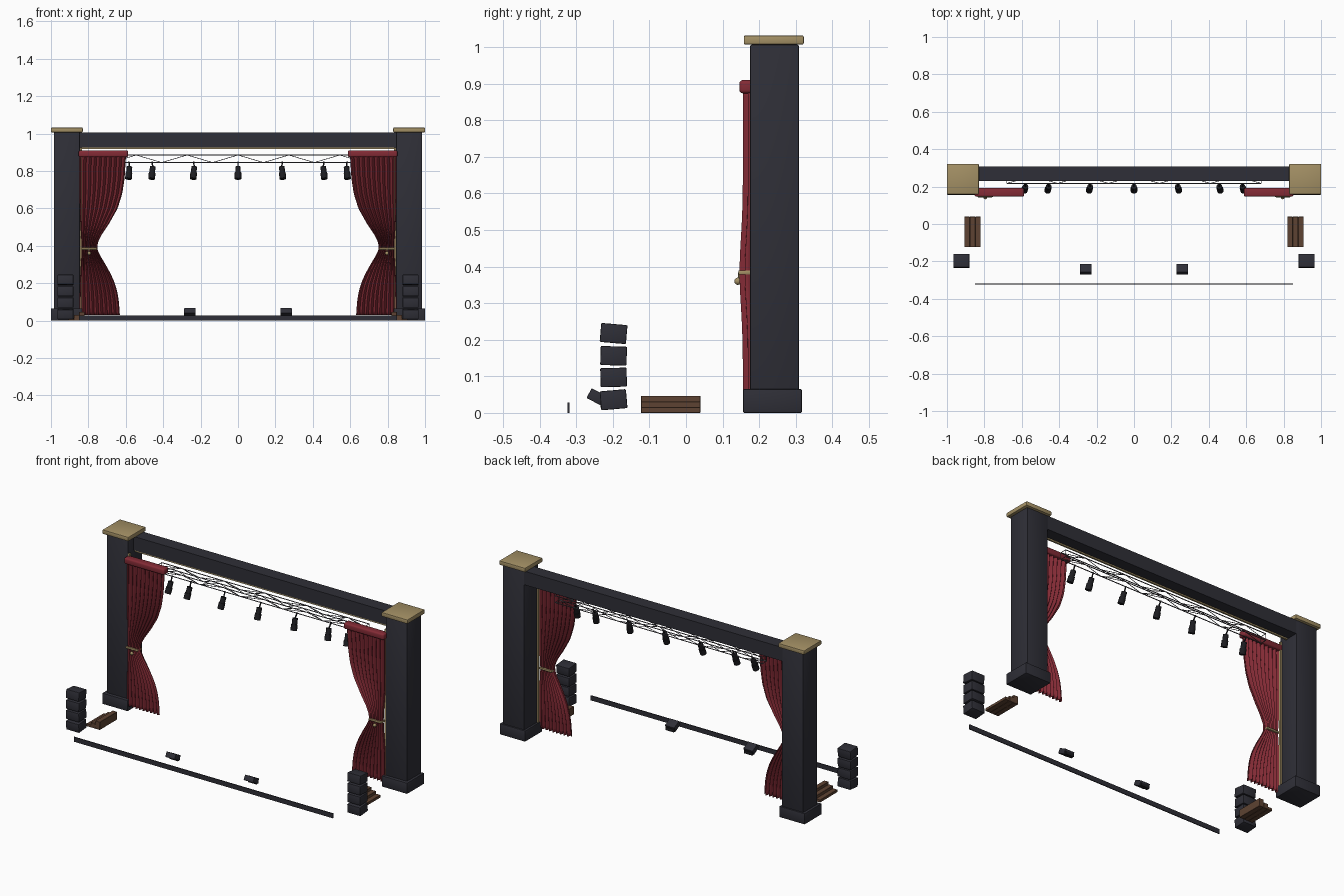
import bpy, bmesh, math
from mathutils import Vector, Matrix

if "Cube" in bpy.data.objects:
    bpy.data.objects.remove(bpy.data.objects["Cube"])


def material(name, rgb):
    m = bpy.data.materials.new(name)
    m.diffuse_color = (*rgb, 1)
    m.use_nodes = True
    m.node_tree.nodes["Principled BSDF"].inputs["Base Color"].default_value = m.diffuse_color
    return m


CHARCOAL = material("charcoal", (0.028, 0.028, 0.038))
BLACK = material("black", (0.012, 0.012, 0.015))
GOLD = material("gold", (0.37, 0.28, 0.13))
RED = material("red_velvet", (0.23, 0.024, 0.036))
WOOD = material("brown_wood", (0.11, 0.055, 0.032))
STEEL = material("steel", (0.09, 0.085, 0.1))


def finish(name, bm, mat, smooth=False):
    bmesh.ops.recalc_face_normals(bm, faces=bm.faces)
    me = bpy.data.meshes.new(name)
    bm.to_mesh(me)
    bm.free()
    me.materials.append(mat)
    ob = bpy.data.objects.new(name, me)
    bpy.context.collection.objects.link(ob)
    if smooth:
        bpy.ops.object.select_all(action='DESELECT')
        ob.select_set(True)
        bpy.context.view_layer.objects.active = ob
        bpy.ops.object.shade_smooth_by_angle(angle=math.radians(40))
    return ob


def box(name, xr, yr, zr, mat, bevel=0.0, tilt=0.0, segments=2):
    """Box from axis ranges, tilted by degrees about x."""
    lo, hi = Vector((xr[0], yr[0], zr[0])), Vector((xr[1], yr[1], zr[1]))
    bm = bmesh.new()
    bmesh.ops.create_cube(bm, size=1)
    for v in bm.verts:
        v.co = Vector(a * b for a, b in zip(v.co, hi - lo))
    if bevel:
        bmesh.ops.bevel(bm, geom=bm.edges[:], offset=bevel, segments=segments,
                        affect='EDGES', profile=0.5)
    bm.transform(Matrix.Translation((lo + hi) / 2) @ Matrix.Rotation(math.radians(tilt), 4, 'X'))
    return finish(name, bm, mat, bevel > 0)


def add_rod(bm, a, b, r, sides=6):
    a, b = Vector(a), Vector(b)
    rot = (b - a).to_track_quat('Z', 'Y').to_matrix().to_4x4()
    bmesh.ops.create_cone(bm, cap_ends=True, segments=sides, radius1=r, radius2=r,
                          depth=(b - a).length,
                          matrix=Matrix.Translation((a + b) / 2) @ rot)


def span(s, a, b):
    """Range from a to b on side s of the stage."""
    return sorted((s * a, s * b))


def lookup(keys, z):
    """Smoothly interpolated value in (height, value) pairs."""
    for (z0, a), (z1, b) in zip(keys, keys[1:]):
        if z <= z1:
            return a + (b - a) * (z - z0) / (z1 - z0)
    return keys[-1][1]


# Inner edge of the gathered curtain, by height
EDGE = [(0.03, 0.633), (0.1, 0.638), (0.15, 0.646), (0.2, 0.66), (0.25, 0.682), (0.3, 0.71),
        (0.35, 0.74), (0.385, 0.755), (0.42, 0.75), (0.46, 0.73), (0.52, 0.69), (0.6, 0.645),
        (0.68, 0.62), (0.76, 0.608), (0.885, 0.6)]


def curtain(s, name):
    cols, rows, folds = 72, 44, 9
    bm = bmesh.new()
    grid = []
    for j in range(rows + 1):
        z = 0.03 + 0.855 * j / rows
        waist = math.exp(-((z - 0.385) / 0.13) ** 2)
        inner, outer = lookup(EDGE, z), 0.845 - 0.01 * waist
        row = []
        for i in range(cols + 1):
            u = i / cols
            y = 0.17 - 0.009 * waist + 0.013 * math.sin(u * folds * 2 * math.pi)
            row.append(bm.verts.new((s * (outer + (inner - outer) * u), y, z)))
        grid.append(row)
    for a, b in zip(grid, grid[1:]):
        for i in range(cols):
            bm.faces.new((a[i], a[i + 1], b[i + 1], b[i]))
    ob = finish(name, bm, RED, True)
    mod = ob.modifiers.new("cloth_thickness", 'SOLIDIFY')
    mod.thickness = 0.003
    mod.offset = 0


for s, side in ((-1, "left"), (1, "right")):
    # Proscenium column with base, cap and inner trim
    box(side + "_column", span(s, 0.845, 0.985), (0.175, 0.309), (0.03, 1.007), CHARCOAL, 0.005)
    box(side + "_column_base", span(s, 0.833, 1.0), (0.156, 0.317), (0, 0.065), CHARCOAL, 0.004)
    box(side + "_column_cap", span(s, 0.83, 1.0), (0.158, 0.322), (1.007, 1.032), GOLD, 0.004)
    box(side + "_column_trim", span(s, 0.835, 0.846), (0.178, 0.19), (0.065, 0.925), GOLD)

    # Curtain, header and tieback
    curtain(s, side + "_curtain")
    box(side + "_curtain_header", span(s, 0.588, 0.852), (0.146, 0.192), (0.874, 0.91),
        RED, 0.009, segments=3)
    box(side + "_tieback_band", span(s, 0.755, 0.838), (0.143, 0.181), (0.378, 0.39), GOLD, 0.003)
    bm = bmesh.new()
    bmesh.ops.create_uvsphere(bm, u_segments=14, v_segments=8, radius=0.01,
                              matrix=Matrix.Translation((s * 0.796, 0.142, 0.36)))
    add_rod(bm, (s * 0.796, 0.144, 0.36), (s * 0.796, 0.146, 0.385), 0.003)
    finish(side + "_tieback_tassel", bm, GOLD, True)

    # Curved speaker stack with front grilles
    for k, (z, tilt) in enumerate(((0.036, 5), (0.097, 1.5), (0.156, -1.5), (0.217, -5))):
        box(f"{side}_speaker_{k + 1}", span(s, 0.88, 0.965), (-0.234, -0.162),
            (z - 0.026, z + 0.026), CHARCOAL, 0.003, tilt)

    # Stage steps rising towards the middle
    for k in range(3):
        box(f"{side}_step_{k + 1}", span(s, 0.907 - 0.029 * k, 0.878 - 0.029 * k),
            (-0.123, 0.039), (0, 0.0155 * (k + 1)), WOOD, 0.001, segments=1)

    # Floor monitor
    box(side + "_floor_monitor", span(s, 0.226, 0.288), (-0.268, -0.216), (0.027, 0.057),
        CHARCOAL, 0.002, -28)
    box(side + "_floor_monitor_foot", span(s, 0.23, 0.284), (-0.234, -0.214), (0.015, 0.032), BLACK)

# Header beam and its trim
box("header_beam", (-0.85, 0.85), (0.23, 0.308), (0.925, 1.006), CHARCOAL)
box("header_trim", (-0.84, 0.84), (0.232, 0.242), (0.917, 0.926), GOLD)

# Stage front edge
box("stage_front_edge", (-0.85, 0.85), (-0.324, -0.319), (0, 0.028), CHARCOAL)

# Lighting truss: four chords with zigzag bracing
bm = bmesh.new()
Y, Z, L, N = (0.217, 0.257), (0.845, 0.885), 0.68, 10
for y in Y:
    for z in Z:
        add_rod(bm, (-L, y, z), (L, y, z), 0.0028)
for i in range(N):
    x0, x1 = -L + 2 * L * i / N, -L + 2 * L * (i + 1) / N
    p, q = i % 2, 1 - i % 2
    for k in (0, 1):
        add_rod(bm, (x0, Y[k], Z[p]), (x1, Y[k], Z[q]), 0.0018, 5)
        add_rod(bm, (x0, Y[p], Z[k]), (x1, Y[q], Z[k]), 0.0018, 5)
for x in (-L, L):
    for k in (0, 1):
        add_rod(bm, (x, Y[k], Z[0]), (x, Y[k], Z[1]), 0.002, 5)
        add_rod(bm, (x, Y[0], Z[k]), (x, Y[1], Z[k]), 0.002, 5)
finish("lighting_truss", bm, STEEL)

# Hanging spotlights, tipped forward
for n, x in enumerate((-0.583, -0.459, -0.237, 0, 0.237, 0.459, 0.583)):
    lean = 0.006 * ((x > 0) - (x < 0))
    top, low = Vector((x - lean / 2, 0.201, 0.822)), Vector((x + lean / 2, 0.179, 0.758))
    mid = top.lerp(low, 0.5)
    bm = bmesh.new()
    add_rod(bm, top, mid, 0.015, 14)
    add_rod(bm, mid, low, 0.018, 14)
    add_rod(bm, (x, 0.217, 0.85), top, 0.004, 8)
    finish(f"spotlight_{n + 1}", bm, BLACK, True)
